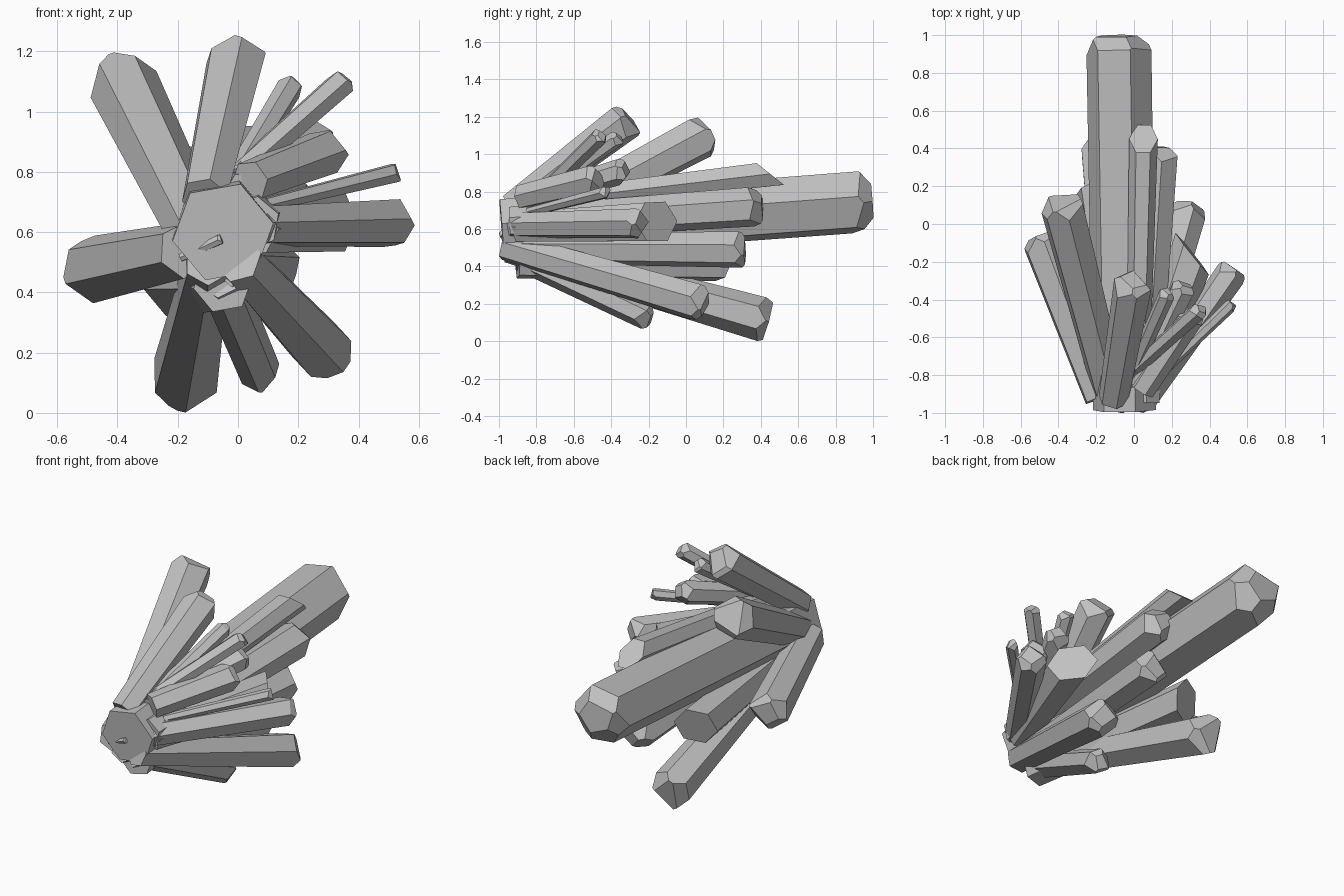
import bpy, bmesh, math, random
from mathutils import Vector

if "Cube" in bpy.data.objects:
    bpy.data.objects.remove(bpy.data.objects["Cube"])

random.seed(4)
grey = bpy.data.materials.new("stone grey")
grey.diffuse_color = (0.53, 0.53, 0.53, 1)
grey.use_nodes = True
grey.node_tree.nodes["Principled BSDF"].inputs["Base Color"].default_value = grey.diffuse_color


def crystal(name, base, tip, r0, r1, roll=0, facets=4, slant=None):
    """Tapered six-sided prism from base to tip; the tip is cut by slanted
    planes, or by one plane through the tip with the normal given as slant."""
    base, tip = Vector(base), Vector(tip)
    axis = (tip - base).normalized()
    side = axis.cross(Vector((0, 0, 1))).normalized()
    up = side.cross(axis)
    end = tip + axis * r1 * (2 if slant else 0.35)

    def around(a):
        return side * math.cos(a) + up * math.sin(a)

    bm = bmesh.new()
    angles = [math.radians(roll + 60 * i) for i in range(6)]
    low = [bm.verts.new(base + around(a) * r0) for a in angles]
    high = [bm.verts.new(end + around(a) * r1) for a in angles]
    bm.faces.new(low[::-1])
    bm.faces.new(high)
    for i in range(6):
        j = (i + 1) % 6
        bm.faces.new((low[i], low[j], high[j], high[i]))
    # cutting planes of the tip
    planes = [(tip, Vector(slant))] if slant else []
    for i in range(0 if slant else facets):
        a = math.radians(roll + 30 + 360 * i / facets + random.uniform(-15, 15))
        tilt = math.radians(random.uniform(42, 58))
        planes.append((end + around(a) * r1 * random.uniform(0.35, 0.65),
                       axis * math.cos(tilt) + around(a) * math.sin(tilt)))
    for point, normal in planes:
        cut = bmesh.ops.bisect_plane(bm, geom=bm.verts[:] + bm.edges[:] + bm.faces[:],
                                     plane_co=point, plane_no=normal, clear_outer=True)
        rim = [e for e in cut["geom_cut"] if isinstance(e, bmesh.types.BMEdge)]
        bmesh.ops.holes_fill(bm, edges=rim, sides=0)
    bmesh.ops.recalc_face_normals(bm, faces=bm.faces[:])
    mesh = bpy.data.meshes.new(name)
    bm.to_mesh(mesh)
    bm.free()
    mesh.materials.append(grey)
    bpy.context.collection.objects.link(bpy.data.objects.new(name, mesh))


# large crystals
crystal("main_crystal", (-0.05, -0.985, 0.60), (-0.08, 0.935, 0.745), 0.17, 0.175, 10, 5)
crystal("upper_left_crystal", (-0.13, -0.88, 0.58), (-0.38, 0.08, 1.09), 0.095, 0.12, 20, 3)
crystal("top_crystal", (-0.11, -0.93, 0.715), (-0.008, -0.33, 1.17), 0.08, 0.105, 12)
crystal("left_crystal", (-0.175, -0.92, 0.54), (-0.483, -0.10, 0.475), 0.095, 0.115, 25)
crystal("lower_left_crystal", (-0.10, -0.95, 0.50), (-0.175, 0.40, 0.12), 0.08, 0.12, 30, 3)
crystal("lower_right_crystal", (0.00, -0.97, 0.51), (0.285, 0.07, 0.205), 0.08, 0.105, 15)
crystal("bottom_crystal", (-0.06, -0.88, 0.45), (0.075, -0.21, 0.13), 0.075, 0.07, 30)
crystal("right_crystal", (0.06, -0.92, 0.62), (0.515, -0.26, 0.63), 0.07, 0.085, 10)
crystal("right_blunt_crystal", (0.05, -0.90, 0.61), (0.31, -0.16, 0.64), 0.09, 0.13, 0,
        slant=(0.78, 0.62, 0.05))

# crystals behind, around the main one
crystal("back_upper_crystal", (0.02, -0.86, 0.74), (0.05, 0.45, 0.895), 0.06, 0.078, 0,
        slant=(0, 0.62, 0.78))
crystal("back_right_crystal", (0.05, -0.94, 0.63), (0.13, 0.37, 0.72), 0.09, 0.108, 20)
crystal("back_lower_crystal", (0.00, -0.92, 0.50), (0.11, 0.28, 0.49), 0.085, 0.10, 15)
crystal("back_left_crystal", (-0.05, -0.90, 0.43), (-0.205, 0.20, 0.43), 0.10, 0.12, 10,
        slant=(-0.4, 0.88, -0.25))

# small crystals on the upper right
crystal("small_crystal_a", (-0.01, -0.79, 0.78), (0.175, -0.37, 1.085), 0.038, 0.045, 10)
crystal("small_crystal_b", (0.00, -0.77, 0.79), (0.345, -0.46, 1.095), 0.042, 0.048, 20)
crystal("small_crystal_c", (0.04, -0.88, 0.77), (0.29, -0.49, 0.865), 0.07, 0.082, 5)
crystal("small_crystal_d", (0.02, -0.85, 0.76), (0.26, -0.34, 0.91), 0.055, 0.07, 25)
crystal("small_crystal_e", (0.09, -0.84, 0.69), (0.515, -0.43, 0.795), 0.025, 0.034, 0, 2)

# thin shard poking through the main crystal's front face
crystal("front_shard", (-0.19, -0.95, 0.515), (-0.06, -0.985, 0.575), 0.015, 0.018, 0, 2)
